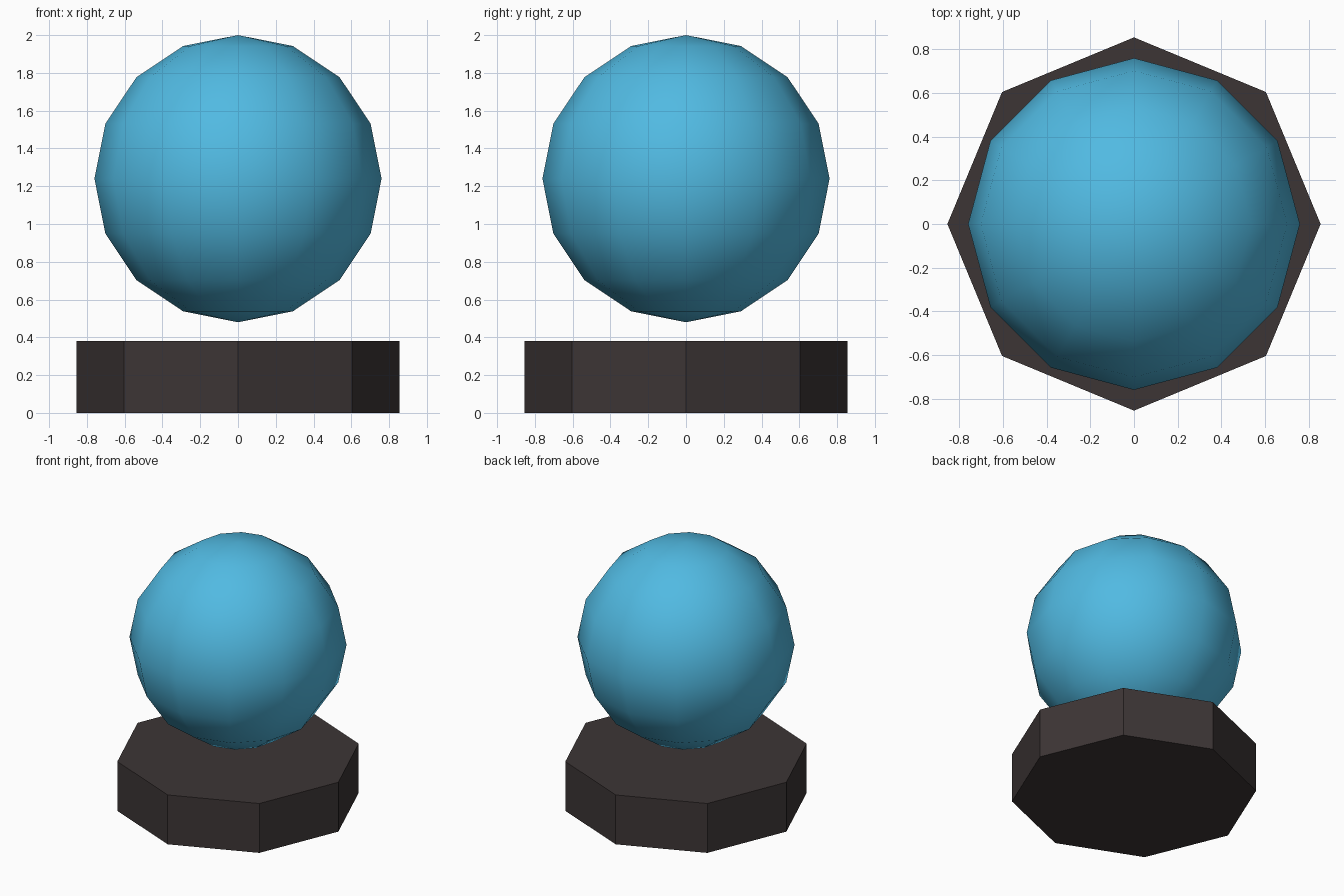
import bpy

cube = bpy.data.objects.get("Cube")
if cube:
    bpy.data.objects.remove(cube, do_unlink=True)


def make_material(name, rgb):
    mat = bpy.data.materials.new(name)
    mat.use_nodes = True
    colour = (*rgb, 1.0)
    mat.diffuse_color = colour
    mat.node_tree.nodes["Principled BSDF"].inputs["Base Color"].default_value = colour
    return mat


def finish(name, mat):
    obj = bpy.context.object
    obj.name = obj.data.name = name
    obj.data.materials.append(mat)
    return obj


sky_blue = make_material("sky_blue", (0.082, 0.49, 0.76))
dark_brown = make_material("dark_brown", (0.046, 0.036, 0.036))

# Eight-sided plinth, corners on the axes
base_height = 0.38
bpy.ops.mesh.primitive_cylinder_add(
    vertices=8, radius=0.855, depth=base_height, location=(0, 0, base_height / 2))
finish("base", dark_brown)
bpy.ops.object.shade_flat()

# Smooth low-poly ball floating above the plinth
ball_radius = 0.76
bpy.ops.mesh.primitive_uv_sphere_add(
    segments=12, ring_count=8, radius=ball_radius, location=(0, 0, 2 - ball_radius))
finish("ball", sky_blue)
bpy.ops.object.shade_smooth()
